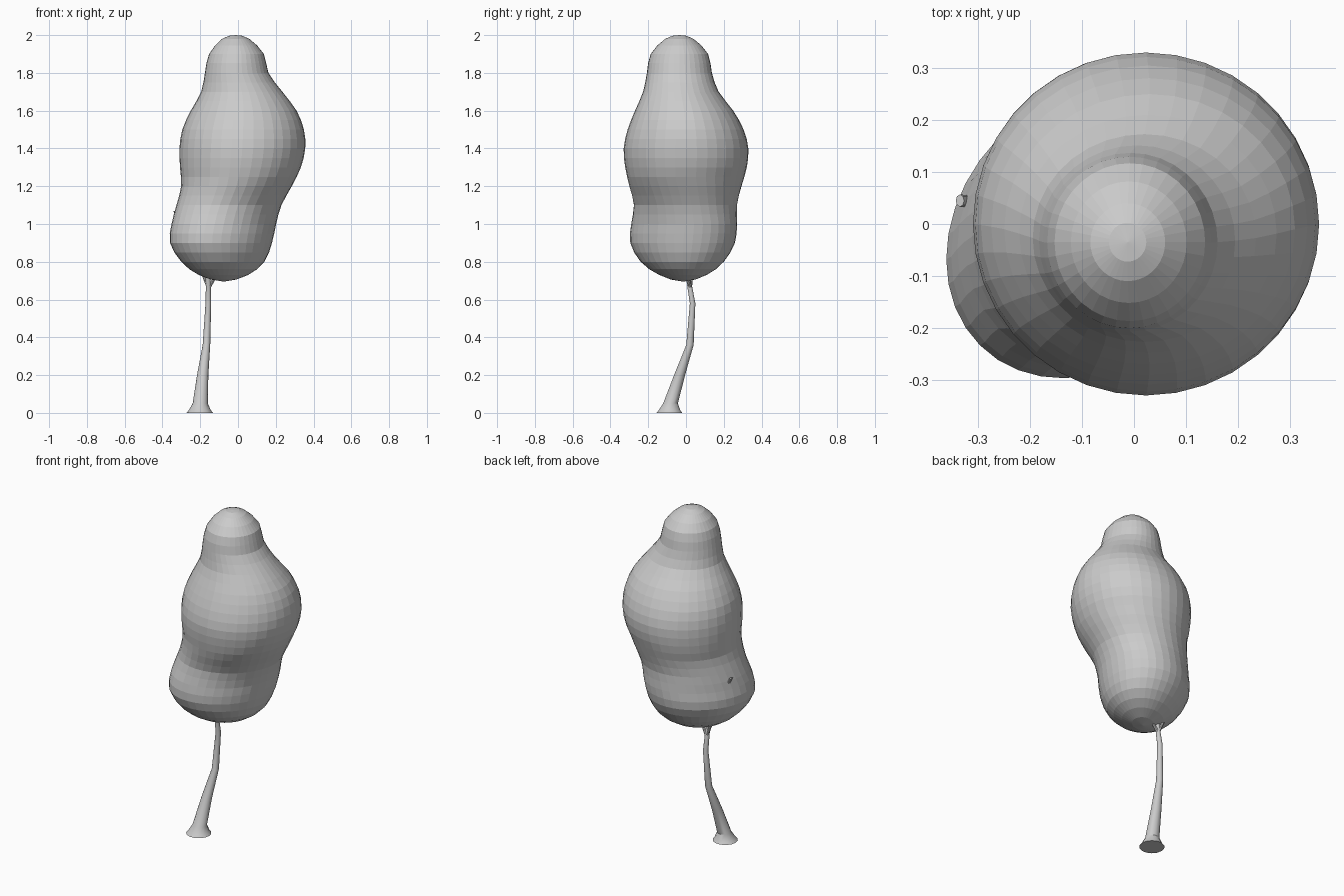
import bpy, bmesh
from math import sin, cos, tau
from mathutils import Vector

cube = bpy.data.objects.get("Cube")
if cube:
    bpy.data.objects.remove(cube, do_unlink=True)

grey = bpy.data.materials.new("pale grey")
grey.use_nodes = True
tone = (0.6, 0.6, 0.6, 1)
grey.diffuse_color = tone
grey.node_tree.nodes["Principled BSDF"].inputs["Base Color"].default_value = tone


def refine(rows, steps):
    """Smooth the rows (z, cx, cy, rx, ry) with a curve; both ends are rounded poles."""
    rows = [Vector(r) for r in rows]

    def beyond(r):
        return Vector((r[0], r[1], r[2], -r[3], -r[4]))

    pts = [beyond(rows[1])] + rows + [beyond(rows[-2])]
    out = []
    for a, b, c, d in zip(pts, pts[1:], pts[2:], pts[3:]):
        for i in range(steps):
            t = i / steps
            out.append(b + (c - a) * (t / 2)
                       + (a * 2 - b * 5 + c * 4 - d) * (t * t / 2)
                       + (b * 3 - a - c * 3 + d) * (t ** 3 / 2))
    return out + [rows[-1]]


def loft(name, rows, sides, skew=lambda z: 0, smooth=False):
    """Skin a stack of horizontal ellipses."""
    bm = bmesh.new()
    rings = []
    for z, cx, cy, rx, ry in rows:
        ring = []
        for i in range(sides):
            a = tau * i / sides
            ring.append(bm.verts.new((cx + rx * cos(a), cy + ry * sin(a + skew(z)), z)))
        rings.append(ring)
    for low, high in zip(rings, rings[1:]):
        for i in range(sides):
            j = (i + 1) % sides
            bm.faces.new((low[i], low[j], high[j], high[i]))
    bm.faces.new(rings[0][::-1])
    bm.faces.new(rings[-1])
    bmesh.ops.remove_doubles(bm, verts=bm.verts, dist=0.0005)
    bmesh.ops.dissolve_degenerate(bm, edges=bm.edges, dist=0.0001)
    bmesh.ops.recalc_face_normals(bm, faces=bm.faces)
    mesh = bpy.data.meshes.new(name)
    bm.to_mesh(mesh)
    bm.free()
    mesh.materials.append(grey)
    obj = bpy.data.objects.new(name, mesh)
    bpy.context.collection.objects.link(obj)
    if smooth:
        bpy.ops.object.select_all(action="DESELECT")
        obj.select_set(True)
        bpy.context.view_layer.objects.active = obj
        bpy.ops.object.shade_smooth_by_angle()
    return obj


# Foliage: three merged lobes, the lowest one skewed towards the front right
crown = [
    (0.695, -0.075, -0.015, 0, 0),
    (0.73, -0.077, -0.016, 0.13, 0.125),
    (0.8, -0.08, -0.02, 0.22, 0.22),
    (0.9, -0.09, -0.018, 0.27, 0.277),
    (1.0, -0.075, -0.01, 0.277, 0.28),
    (1.1, -0.048, -0.003, 0.278, 0.273),
    (1.2, -0.008, -0.003, 0.293, 0.297),
    (1.3, 0.013, 0, 0.32, 0.322),
    (1.4, 0.023, 0, 0.333, 0.33),
    (1.5, 0.027, -0.002, 0.322, 0.307),
    (1.6, 0.03, -0.01, 0.28, 0.26),
    (1.7, 0.02, -0.027, 0.215, 0.2),
    (1.8, -0.007, -0.035, 0.168, 0.172),
    (1.9, -0.008, -0.035, 0.145, 0.152),
    (1.98, -0.012, -0.035, 0.072, 0.075),
    (2.0, -0.012, -0.035, 0, 0),
]
loft("foliage", refine(crown, 2), 36,
     skew=lambda z: 0.19 * min(1, max(0, (1.25 - z) / 0.25)))

# Trunk: flared foot, leaning stem
stem = [
    (0, -0.203, -0.088, 0.07),
    (0.015, -0.202, -0.087, 0.058),
    (0.05, -0.2, -0.082, 0.04),
    (0.2, -0.187, -0.034, 0.03),
    (0.36, -0.167, 0.021, 0.02),
    (0.58, -0.157, 0.035, 0.015),
    (0.68, -0.157, 0.018, 0.013),
    (0.8, -0.165, 0.0, 0.011),
]
loft("trunk", [(z, x, y, r, r) for z, x, y, r in stem], 14, smooth=True)

# Branches: one inside the crown, one whose tip just pokes out
fork = (0.66, -0.155, 0.022, 0.01, 0.01)
loft("inner_branch", [fork, (0.74, -0.11, 0.01, 0.008, 0.008)], 8, smooth=True)
loft("side_branch", [fork, (0.85, -0.23, 0.035, 0.009, 0.009),
                     (1.07, -0.335, 0.045, 0.008, 0.012)], 8, smooth=True)
